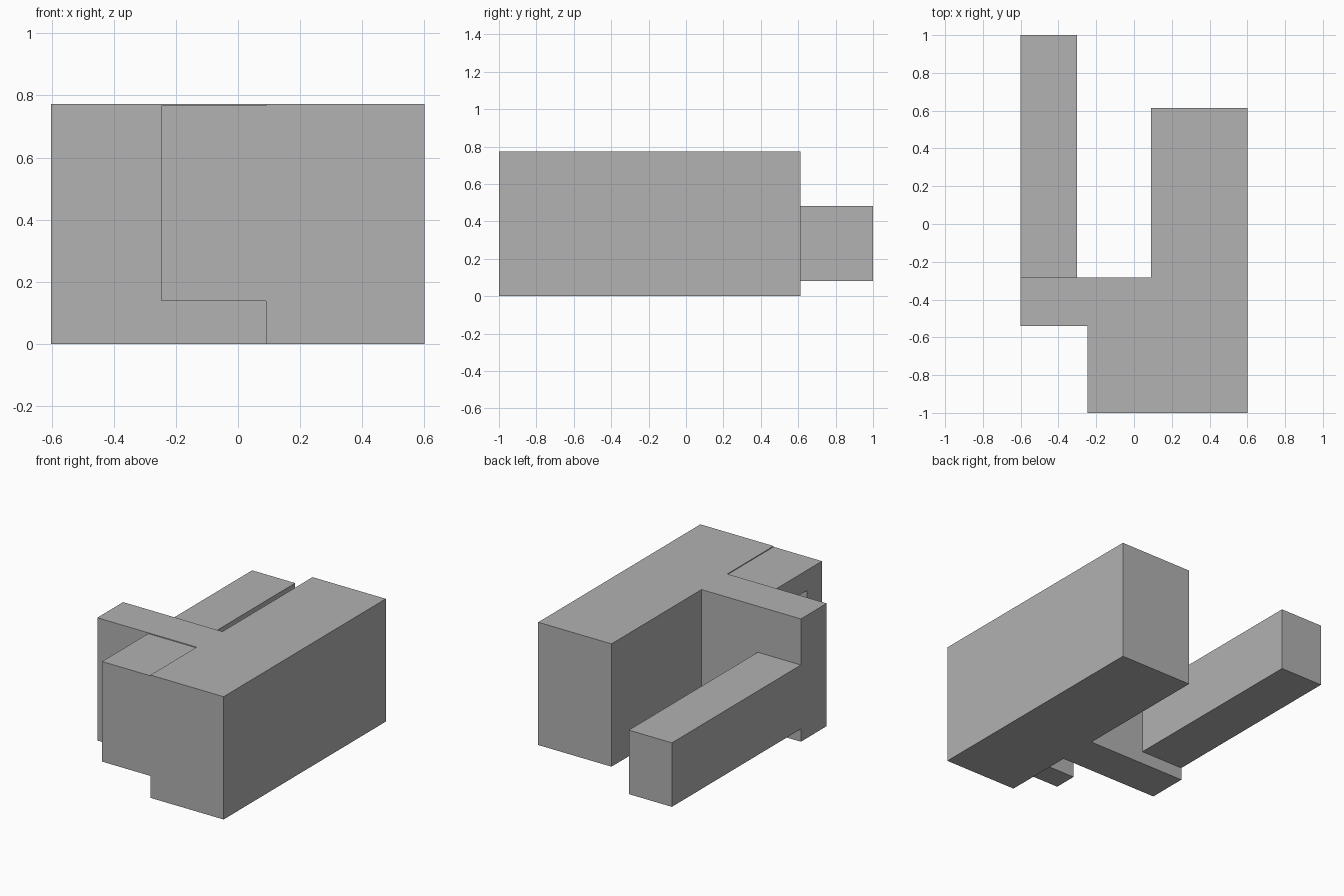
import bpy
from mathutils import Matrix, Vector

if "Cube" in bpy.data.objects:
    bpy.data.objects.remove(bpy.data.objects["Cube"])

grey = bpy.data.materials.new("plain_grey")
grey.diffuse_color = (0.445, 0.445, 0.445, 1)
grey.use_nodes = True
grey.node_tree.nodes["Principled BSDF"].inputs["Base Color"].default_value = grey.diffuse_color


def extrude_outline(name, points, origin, u, v, depth):
    """Solid prism: 2D outline in the u/v plane, extruded along depth."""
    o, u, v, d = (Vector(a) for a in (origin, u, v, depth))
    n = len(points)
    base = [o + u * a + v * b for a, b in points]
    verts = base + [p + d for p in base]
    faces = [list(range(n))[::-1], list(range(n, 2 * n))]
    faces += [(i, (i + 1) % n, n + (i + 1) % n, n + i) for i in range(n)]
    mesh = bpy.data.meshes.new(name)
    mesh.from_pydata(verts, [], faces)
    mesh.materials.append(grey)
    obj = bpy.data.objects.new(name, mesh)
    bpy.context.collection.objects.link(obj)
    return obj


X, Y, Z = (1, 0, 0), (0, 1, 0), (0, 0, 1)

# Main long block with the cross wall reaching out to the left
extrude_outline("main_block_and_cross_wall",
                [(0.09, -1), (0.6, -1), (0.6, 0.613), (0.09, 0.613),
                 (0.09, -0.283), (-0.602, -0.283), (-0.602, -0.54), (0.09, -0.54)],
                (0, 0, 0), X, Y, (0, 0, 0.773))

# Front overhang: front plate and roof slab, open underneath
extrude_outline("front_overhang",
                [(-1, 0.138), (-0.85, 0.138), (-0.85, 0.64),
                 (-0.54, 0.64), (-0.54, 0.768), (-1, 0.768)],
                (-0.247, 0, 0), Y, Z, (0.337, 0, 0))

# Raised bar running to the back
extrude_outline("rear_bar",
                [(-0.602, 0.08), (-0.302, 0.08), (-0.302, 0.483), (-0.602, 0.483)],
                (0, 1, 0), X, Z, (0, -1.283, 0))

# Consistent outward normals
import bmesh
for obj in bpy.context.collection.objects:
    bm = bmesh.new()
    bm.from_mesh(obj.data)
    bmesh.ops.recalc_face_normals(bm, faces=bm.faces)
    bm.to_mesh(obj.data)
    bm.free()
